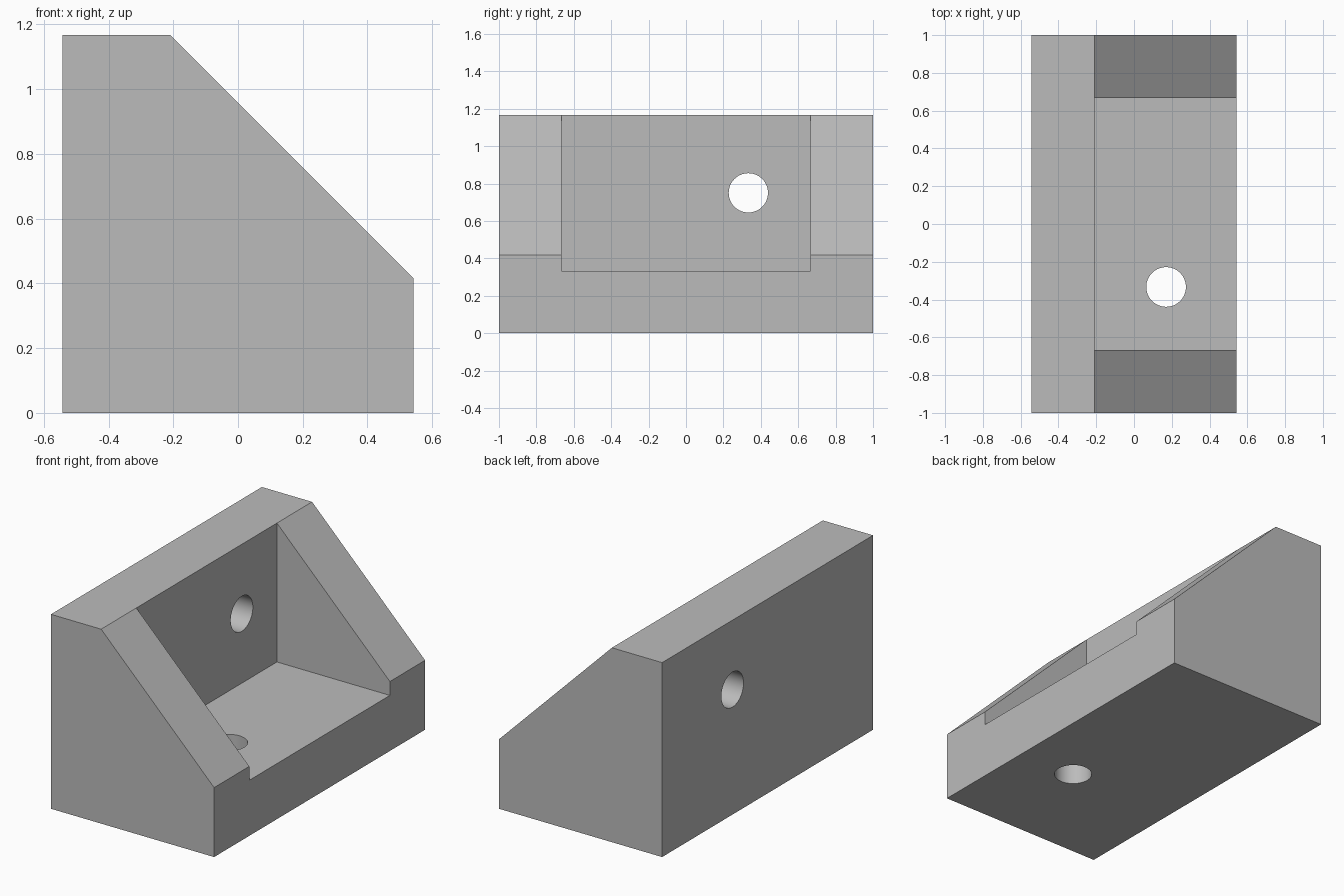
import bpy
import bmesh
from math import radians, pi
from mathutils import Matrix

if "Cube" in bpy.data.objects:
    bpy.data.objects.remove(bpy.data.objects["Cube"], do_unlink=True)

HALF_X, HALF_Y = 0.5417, 1.0      # half depth and half length
HEIGHT, LIP = 1.1667, 0.4167      # back wall top, front of the gussets
WALL = 1 / 3                      # thickness of wall, base and gussets
HOLE_R = 0.105
WALL_X = WALL - HALF_X            # inner face of the back wall

grey = bpy.data.materials.new("light grey")
grey.use_nodes = True
colour = (0.5, 0.5, 0.5, 1)
grey.diffuse_color = colour
grey.node_tree.nodes["Principled BSDF"].inputs["Base Color"].default_value = colour


def add_object(name, bm):
    bmesh.ops.recalc_face_normals(bm, faces=bm.faces)
    mesh = bpy.data.meshes.new(name)
    bm.to_mesh(mesh)
    bm.free()
    mesh.materials.append(grey)
    obj = bpy.data.objects.new(name, mesh)
    bpy.context.collection.objects.link(obj)
    return obj


def prism(name, profile, half_width):
    """Extrude an x-z profile along y, centred on y = 0."""
    bm = bmesh.new()
    face = bm.faces.new([bm.verts.new((x, -half_width, z)) for x, z in profile])
    grown = bmesh.ops.extrude_face_region(bm, geom=[face])["geom"]
    moved = [v for v in grown if isinstance(v, bmesh.types.BMVert)]
    bmesh.ops.translate(bm, verts=moved, vec=(0, 2 * half_width, 0))
    return add_object(name, bm)


def drill(name, centre, turn):
    """Round cutter, upright unless turned about y."""
    bm = bmesh.new()
    matrix = Matrix.Translation(centre) @ Matrix.Rotation(turn, 4, 'Y')
    bmesh.ops.create_cone(bm, cap_ends=True, segments=64, radius1=HOLE_R,
                          radius2=HOLE_R, depth=0.6, matrix=matrix)
    return add_object(name, bm)


# Solid body with the sloping front
bracket = prism("bracket", [(-HALF_X, 0), (HALF_X, 0), (HALF_X, LIP),
                            (WALL_X, HEIGHT), (-HALF_X, HEIGHT)], HALF_Y)

# Pocket between the gussets, and one screw hole in each plate
pocket = prism("pocket_cutter", [(WALL_X, WALL), (1, WALL), (1, 2), (WALL_X, 2)],
               HALF_Y - WALL)
cutters = [pocket,
           drill("wall_hole_cutter", (WALL_X - WALL / 2, WALL, 0.75), pi / 2),
           drill("base_hole_cutter", (0.17, -WALL, WALL / 2), 0)]

bpy.ops.object.select_all(action='DESELECT')
bracket.select_set(True)
bpy.context.view_layer.objects.active = bracket
for cutter in cutters:
    cutter.hide_render = True
    cut = bracket.modifiers.new(cutter.name, 'BOOLEAN')
    cut.operation = 'DIFFERENCE'
    cut.solver = 'EXACT'
    cut.object = cutter
    bpy.ops.object.modifier_apply(modifier=cut.name)
    bpy.data.objects.remove(cutter, do_unlink=True)

# Round hole walls, crisp plate edges
bpy.ops.object.shade_smooth_by_angle(angle=radians(30))
